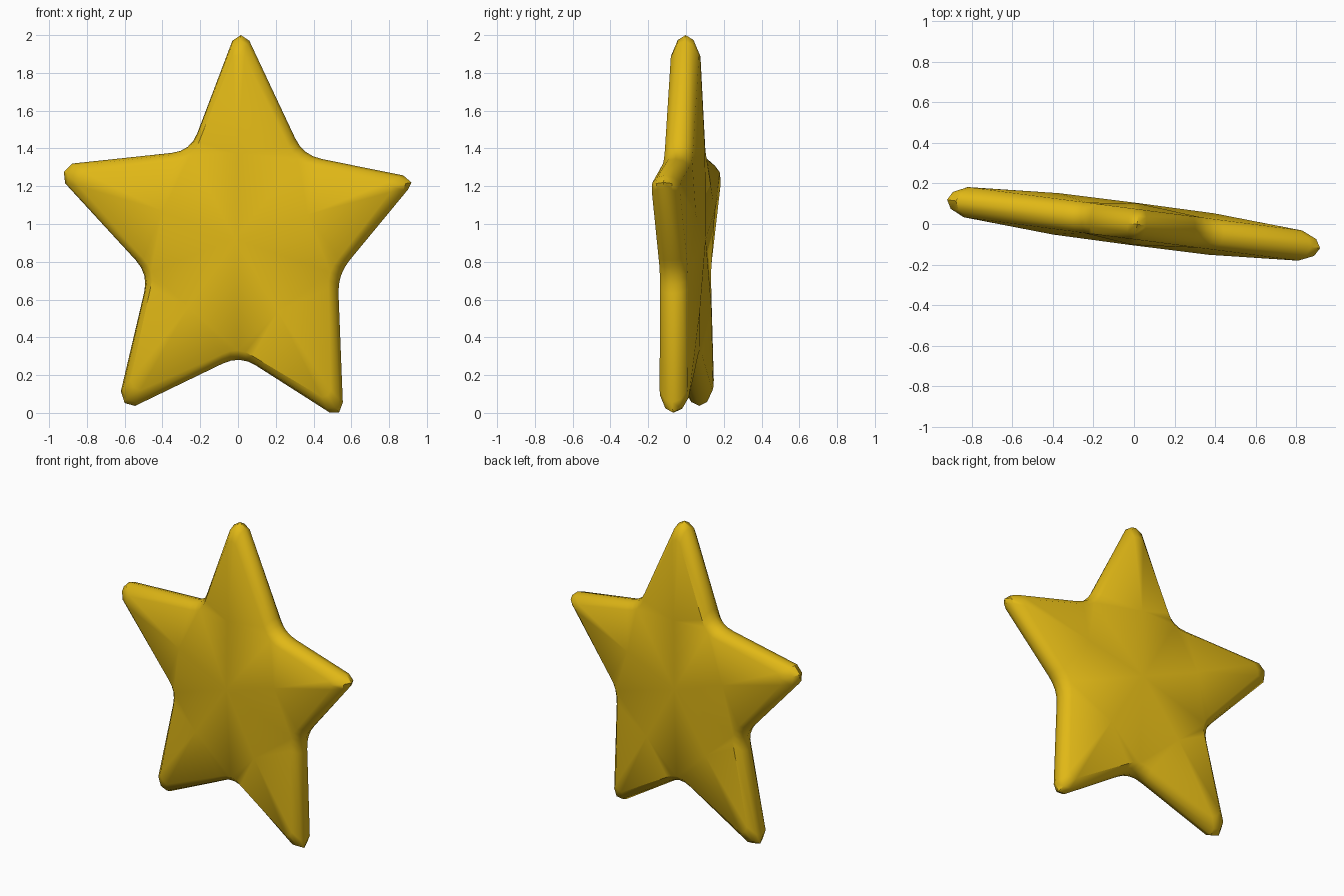
import bpy, bmesh, math
from mathutils import Vector, Matrix

cube = bpy.data.objects.get("Cube")
if cube:
    bpy.data.objects.remove(cube, do_unlink=True)

TURN = math.radians(-7.4)      # slight turn of the star about the vertical
CENTRE = Vector((0.0, 0.92))

gold = bpy.data.materials.new("gold")
gold.use_nodes = True
GOLD = (0.75, 0.48, 0.008, 1.0)
gold.diffuse_color = GOLD
gold.node_tree.nodes["Principled BSDF"].inputs["Base Color"].default_value = GOLD

# Blunted arm tips (three points each) and the valley that follows each, clockwise
TIPS = [[(-0.03, 1.97), (0.015, 2.0), (0.06, 1.97)],
        [(0.875, 1.257), (0.918, 1.22), (0.902, 1.185)],
        [(0.555, 0.055), (0.535, 0.002), (0.485, 0.002)],
        [(-0.545, 0.037), (-0.6, 0.052), (-0.62, 0.115)],
        [(-0.915, 1.215), (-0.922, 1.275), (-0.878, 1.32)]]
VALLEYS = [(0.345, 1.364), (0.528, 0.732), (0.01, 0.305), (-0.474, 0.735), (-0.251, 1.387)]
TIPS = [[Vector(p) for p in t] for t in TIPS]
VALLEYS = [Vector(v) for v in VALLEYS]


def fillet(before, corner, after, cut=0.1, steps=4):
    """Round a corner with a short quadratic curve."""
    a = corner + (before - corner).normalized() * cut
    b = corner + (after - corner).normalized() * cut
    return [a * (1 - t) ** 2 + corner * 2 * t * (1 - t) + b * t * t
            for t in (i / steps for i in range(steps + 1))]


# Outline at the middle of the thickness, and the narrower edge of each face
outline, face_edge, ridges = [], [], []
for i, tip in enumerate(TIPS):
    base = (tip[0] + tip[2]) / 2
    inward = (CENTRE - base).normalized()
    outline += tip
    face_edge += [base + inward * 0.085 + (tip[0] - base) * 0.7,
                  base + inward * 0.073,
                  base + inward * 0.085 + (tip[2] - base) * 0.7]
    ridges.append(CENTRE.lerp(base, 0.43))
    for p in fillet(tip[2], VALLEYS[i], TIPS[(i + 1) % 5][0]):
        outline.append(p)
        face_edge.append(p + (CENTRE - p).normalized() * 0.05)

bm = bmesh.new()


def vert(p, y):
    return bm.verts.new((p.x / math.cos(TURN), y, p.y))


# Rounded rim: rings from the front edge to the back edge
rings = []
for y, inset in ((-0.075, 1), (-0.042, 0.25), (0, 0), (0.042, 0.25), (0.075, 1)):
    rings.append([vert(o.lerp(f, inset), y) for o, f in zip(outline, face_edge)])
n = len(outline)
for a, b in zip(rings, rings[1:]):
    for i in range(n):
        j = (i + 1) % n
        bm.faces.new((a[i], a[j], b[j], b[i]))

# Softly ridged front and back faces
for ring, side in ((rings[0], -1), (rings[-1], 1)):
    middle = vert(CENTRE, side * 0.105)
    tops = [vert(r, side * 0.103) for r in ridges]
    for k in range(5):
        s, r, r2 = k * 8, tops[k], tops[(k + 1) % 5]
        v = [ring[(s + i) % n] for i in range(9)]
        for i in range(5):
            bm.faces.new((v[i], v[i + 1], r))
        bm.faces.new((v[5], middle, r))
        bm.faces.new((v[5], r2, middle))
        for i in (5, 6, 7):
            bm.faces.new((v[i], v[i + 1], r2))

bmesh.ops.recalc_face_normals(bm, faces=bm.faces)
bm.transform(Matrix.Rotation(TURN, 4, 'Z'))
mesh = bpy.data.meshes.new("star")
bm.to_mesh(mesh)
bm.free()
mesh.materials.append(gold)
star = bpy.data.objects.new("star", mesh)
bpy.context.collection.objects.link(star)

bpy.ops.object.select_all(action='DESELECT')
star.select_set(True)
bpy.context.view_layer.objects.active = star
bpy.ops.object.shade_smooth_by_angle(angle=math.radians(38))
